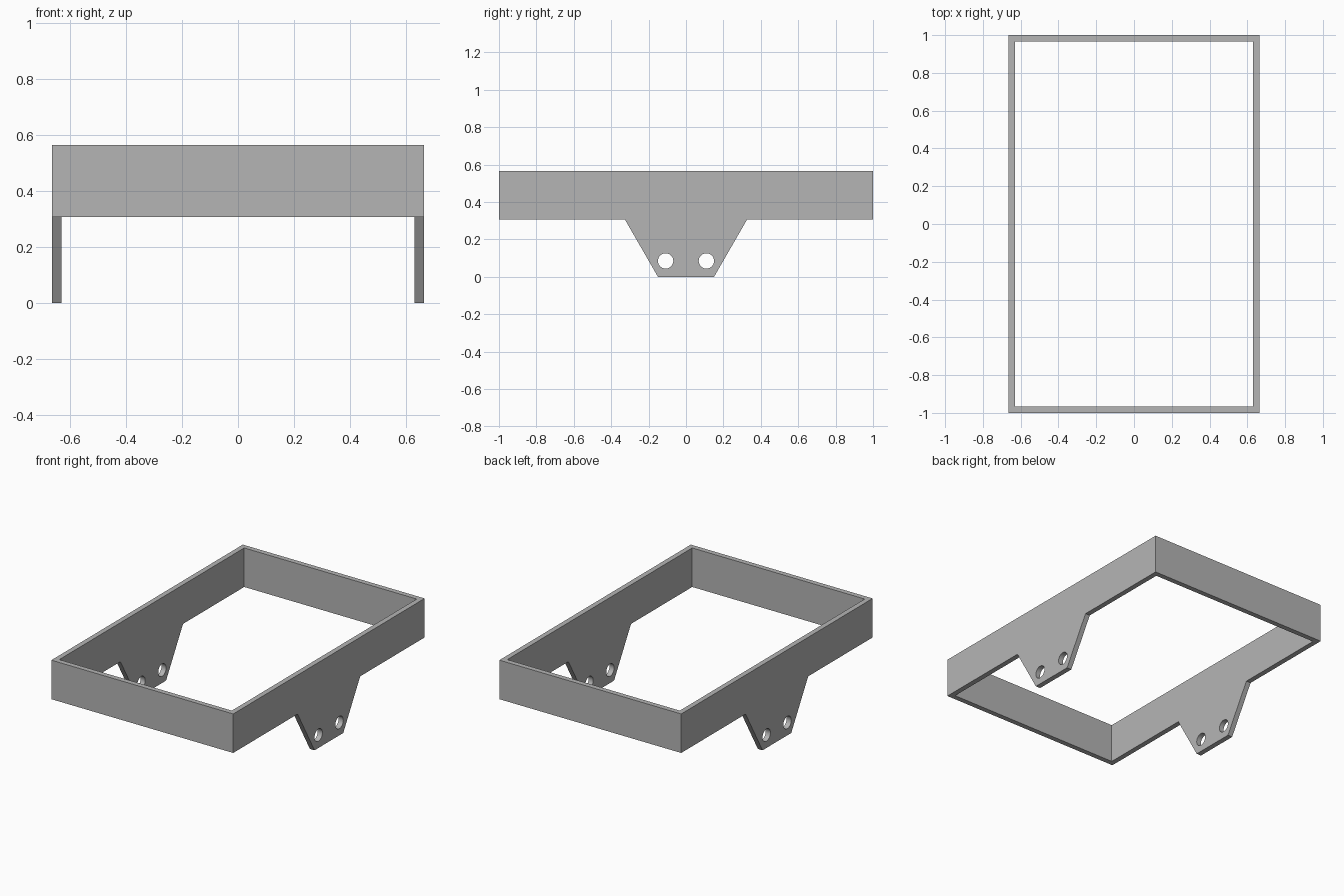
import bpy
from math import pi, cos, sin

cube = bpy.data.objects.get("Cube")
if cube:
    bpy.data.objects.remove(cube, do_unlink=True)

HALF_X, HALF_Y = 0.665, 1.0
WALL = 0.034
RAIL_LOW, RAIL_TOP = 0.307, 0.565

COLOUR = (0.46, 0.46, 0.46, 1)
grey = bpy.data.materials.new("plain grey")
grey.use_nodes = True
grey.diffuse_color = COLOUR
grey.node_tree.nodes["Principled BSDF"].inputs["Base Color"].default_value = COLOUR


def rectangle(hx, hy):
    return [(-hx, -hy), (hx, -hy), (hx, hy), (-hx, hy)]


def circle(cx, cy, r, n=32):
    return [(cx + r * cos(2 * pi * i / n), cy + r * sin(2 * pi * i / n)) for i in range(n)]


def plate(name, loops, depth, location, rotation=(0, 0, 0)):
    """Extrude a flat outline; the inner loops become openings."""
    curve = bpy.data.curves.new(name, "CURVE")
    curve.dimensions = "2D"
    curve.fill_mode = "BOTH"
    curve.extrude = depth / 2
    for loop in loops:
        spline = curve.splines.new("POLY")
        spline.points.add(len(loop) - 1)
        for point, (x, y) in zip(spline.points, loop):
            point.co = (x, y, 0, 1)
        spline.use_cyclic_u = True
    obj = bpy.data.objects.new(name, curve)
    obj.location, obj.rotation_euler = location, rotation
    bpy.context.collection.objects.link(obj)
    bpy.ops.object.select_all(action="DESELECT")
    obj.select_set(True)
    bpy.context.view_layer.objects.active = obj
    bpy.ops.object.convert(target="MESH")
    obj = bpy.context.object
    obj.name = name
    obj.data.materials.clear()
    obj.data.materials.append(grey)
    # Weld the caps to the sides so hole walls shade smoothly
    bpy.ops.object.mode_set(mode="EDIT")
    bpy.ops.mesh.select_all(action="SELECT")
    bpy.ops.mesh.remove_doubles(threshold=0.0001)
    bpy.ops.mesh.normals_make_consistent(inside=False)
    bpy.ops.object.mode_set(mode="OBJECT")
    bpy.ops.object.shade_smooth_by_angle(angle=pi / 6)
    return obj


# Rectangular open frame
plate("frame",
      [rectangle(HALF_X, HALF_Y), rectangle(HALF_X - WALL, HALF_Y - WALL)],
      RAIL_TOP - RAIL_LOW, (0, 0, (RAIL_TOP + RAIL_LOW) / 2))

# Tapered mounting brackets with two bolt holes, one under each long rail
outline = [(-0.15, 0), (0.15, 0), (0.327, RAIL_LOW), (-0.327, RAIL_LOW)]
holes = [circle(s * 0.109, 0.085, 0.041) for s in (-1, 1)]
for side, sign in (("left", 1), ("right", -1)):
    plate(side + "_bracket", [outline] + holes, WALL,
          (sign * (HALF_X - WALL / 2), 0, 0), (pi / 2, 0, pi / 2))
